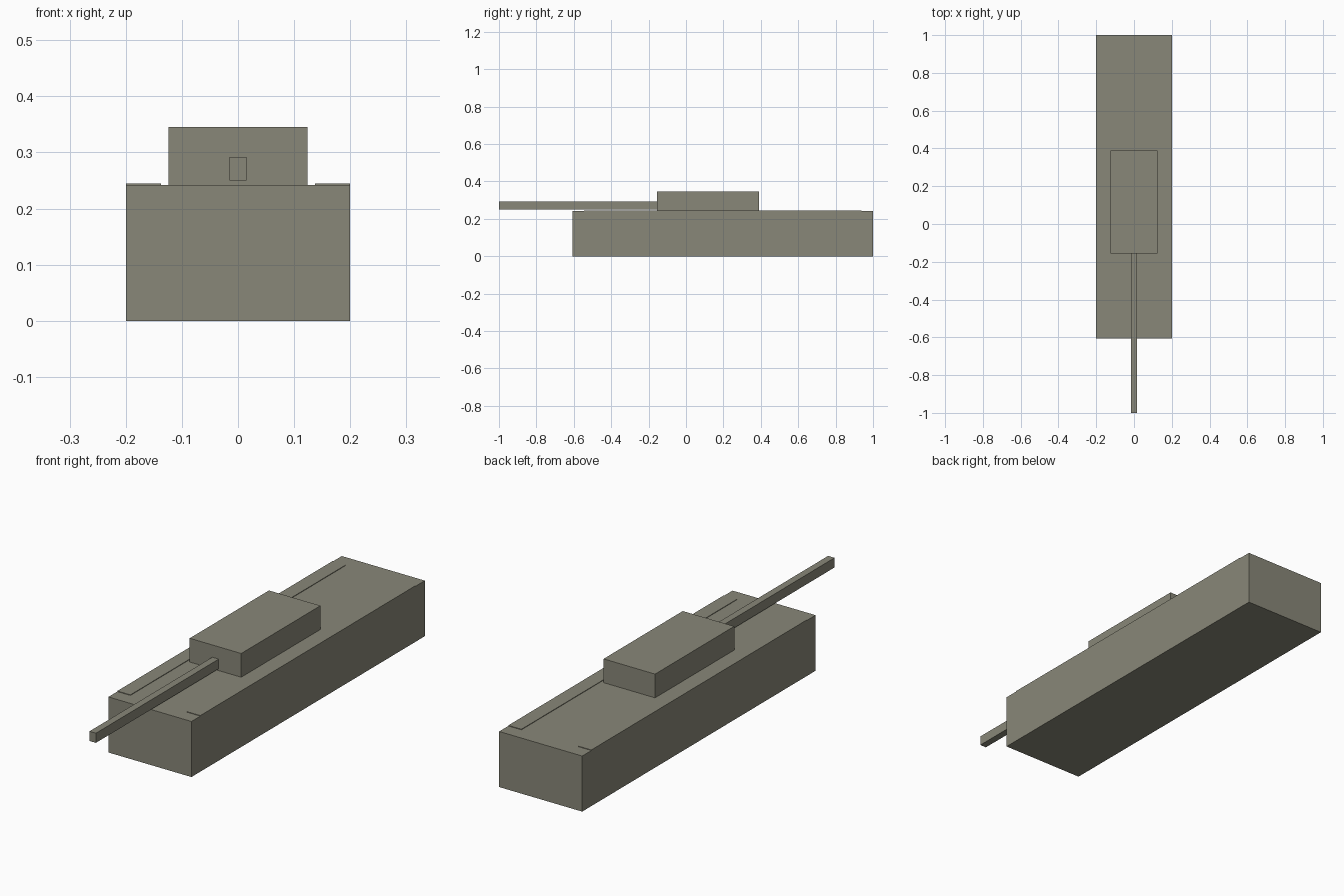
import bpy
import bmesh
from mathutils import Vector

if "Cube" in bpy.data.objects:
    bpy.data.objects.remove(bpy.data.objects["Cube"])

drab = bpy.data.materials.new("olive_drab")
drab.diffuse_color = (0.25, 0.245, 0.19, 1)
drab.use_nodes = True
drab.node_tree.nodes["Principled BSDF"].inputs["Base Color"].default_value = drab.diffuse_color


def box(name, lo, hi):
    """Axis-aligned box between two corners."""
    lo, hi = Vector(lo), Vector(hi)
    bm = bmesh.new()
    bmesh.ops.create_cube(bm, size=1)
    bmesh.ops.scale(bm, vec=hi - lo, verts=bm.verts)
    mesh = bpy.data.meshes.new(name)
    bm.to_mesh(mesh)
    bm.free()
    mesh.materials.append(drab)
    obj = bpy.data.objects.new(name, mesh)
    obj.location = (lo + hi) / 2
    bpy.context.collection.objects.link(obj)
    return obj


DECK = 0.242

# Hull
box("hull", (-0.2, -0.606, 0), (0.2, 1.0, DECK))

# Raised track covers along both edges of the deck
for side, x0, x1 in (("left", -0.2, -0.137), ("right", 0.137, 0.2)):
    box(f"track_cover_{side}", (x0, -0.545, DECK), (x1, 0.937, 0.2445))

# Turret and gun barrel
box("turret", (-0.124, -0.155, DECK), (0.124, 0.39, 0.3455))
box("gun_barrel", (-0.0155, -1.0, 0.25), (0.0155, -0.155, 0.292))
